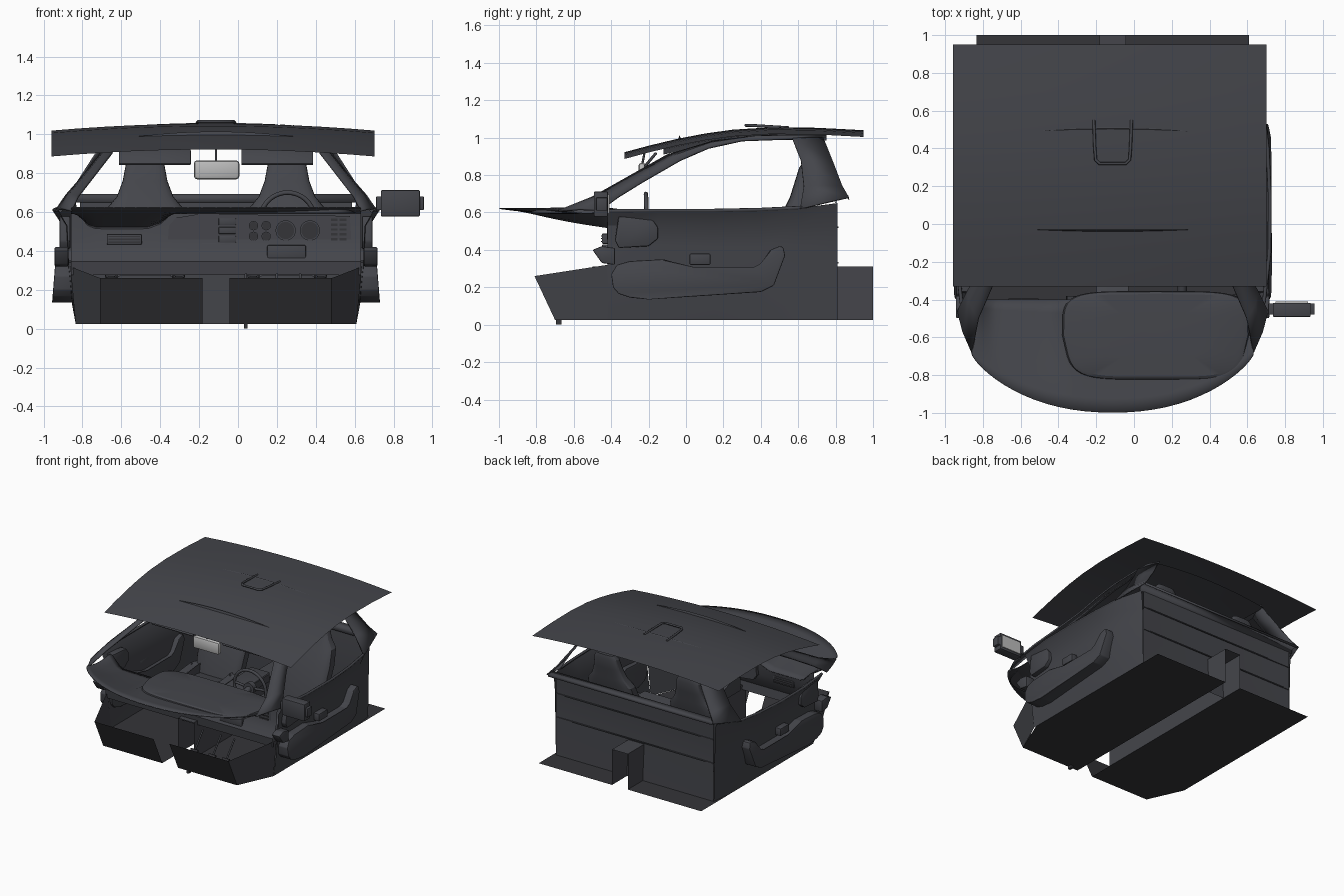
import bpy, bmesh, math
from mathutils import Matrix

if "Cube" in bpy.data.objects:
    bpy.data.objects.remove(bpy.data.objects["Cube"])

C = -0.113  # centre line of the cabin
RC = -0.128  # centre line of the roof panel

def mat(name, col):
    m = bpy.data.materials.new(name)
    m.diffuse_color = (*col, 1)
    m.use_nodes = True
    m.node_tree.nodes["Principled BSDF"].inputs["Base Color"].default_value = m.diffuse_color
    return m
DARK = mat("dark_trim", (0.058, 0.06, 0.07))
BLACK = mat("floor_black", (0.035, 0.035, 0.04))
GLASS = mat("mirror_glass", (0.5, 0.5, 0.5))

def finish(name, bm, m=DARK, thick=0):
    bmesh.ops.recalc_face_normals(bm, faces=bm.faces)
    me = bpy.data.meshes.new(name)
    bm.to_mesh(me); bm.free()
    for p in me.polygons:
        p.use_smooth = True
    me.set_sharp_from_angle(angle=math.radians(25))
    me.materials.append(m)
    ob = bpy.data.objects.new(name, me)
    bpy.context.collection.objects.link(ob)
    if thick:
        s = ob.modifiers.new("thickness", 'SOLIDIFY')
        s.thickness = thick; s.offset = 0
    return ob

def sheet(name, rows, m=DARK, thick=0, closed=False):
    """Skin a surface over rows of points."""
    bm = bmesh.new()
    vs = [[bm.verts.new(p) for p in r] for r in rows]
    n = len(rows[0])
    for a, b in zip(vs, vs[1:]):
        for i in range(n if closed else n - 1):
            j = (i + 1) % n
            bm.faces.new((a[i], a[j], b[j], b[i]))
    if closed:
        bm.faces.new(vs[0]); bm.faces.new(vs[-1])
    return finish(name, bm, m, thick)

def box(name, c, s, m=DARK, bevel=0, rx=0):
    bm = bmesh.new()
    bmesh.ops.create_cube(bm, size=1, matrix=Matrix.Diagonal((*s, 1)))
    if bevel:
        bmesh.ops.bevel(bm, geom=bm.edges[:], offset=bevel, segments=2, affect='EDGES', profile=0.5)
    bm.transform(Matrix.Translation(c) @ Matrix.Rotation(rx, 4, 'X'))
    return finish(name, bm, m)

def prism(name, pts, x0, x1, m=DARK, bevel=0, lean=0):
    """Side profile (y, z) pushed along x."""
    bm = bmesh.new()
    a = [bm.verts.new((x0, y, z)) for y, z in pts]
    b = [bm.verts.new((x1 + lean * (z - 0.15), y, z)) for y, z in pts]
    bm.faces.new(a); bm.faces.new(b)
    for i in range(len(pts)):
        j = (i + 1) % len(pts)
        bm.faces.new((a[i], a[j], b[j], b[i]))
    if bevel:
        bmesh.ops.bevel(bm, geom=bm.edges[:], offset=bevel, segments=2, affect='EDGES', profile=0.5)
    return finish(name, bm, m)

def disc(name, c, r, d, m=DARK):
    bm = bmesh.new()
    bmesh.ops.create_cone(bm, cap_ends=True, segments=24, radius1=r, radius2=r, depth=d,
        matrix=Matrix.Translation(c) @ Matrix.Rotation(math.pi / 2, 4, 'X'))
    return finish(name, bm, m)

def tube(name, pts, r, m=DARK, cyclic=False):
    cu = bpy.data.curves.new(name, 'CURVE')
    cu.dimensions = '3D'; cu.bevel_depth = r; cu.bevel_resolution = 2; cu.use_fill_caps = True
    sp = cu.splines.new('POLY'); sp.points.add(len(pts) - 1); sp.use_cyclic_u = cyclic
    for p, q in zip(sp.points, pts):
        p.co = (*q, 1)
    cu.materials.append(m)
    ob = bpy.data.objects.new(name, cu)
    bpy.context.collection.objects.link(ob)

def interp(t, pts):
    for (a, va), (b, vb) in zip(pts, pts[1:]):
        if t <= b:
            return va + (vb - va) * (t - a) / (b - a)
    return pts[-1][1]

def smooth(t):
    t = min(1, max(0, t))
    return t * t * (3 - 2 * t)

# roof panel, crowned in both directions
ROOF = [(-0.33, .922), (-.2, .957), (-.05, .993), (.1, 1.022), (.25, 1.043), (.45, 1.055), (.7, 1.053), (.95, 1.04)]
def roof_z(u, y):
    return interp(y, ROOF) - 0.036 * (u / .83) ** 2
us = [-.83 + 1.66 * i / 12 for i in range(13)]
sheet("roof_panel", [[(RC + u, y, roof_z(u, y)) for u in us] for y, _ in ROOF])
# headliner under the roof
sheet("headliner", [[(C + u * .61, y, roof_z(u, y) - .03) for u in us] for y in (-.12, .05, .25, .45, .6, .75)])
# roof seams and dome lamp frame
for k, (y0, h) in enumerate(((-.03, .018), (.49, .004))):
    rows = []
    for i in range(13):
        u = -.41 + .82 * i / 12
        f = 1 - (u / .41) ** 2
        y = y0 + (.015 * f if k else -.004 * f)
        z = roof_z(u, y)
        rows.append([(C + u, y - .006 * f, z), (C + u, y, z + h * f), (C + u, y + .006 * f, z)])
    sheet("roof_seam", rows)
tube("dome_lamp_frame", [(C - .1, .55, 1.053), (C - .095, .41, 1.062), (C - .09, .34, 1.066), (C - .07, .32, 1.066),
     (C + .07, .32, 1.066), (C + .09, .34, 1.066), (C + .095, .41, 1.062), (C + .1, .55, 1.053)], .008)

# dash: rounded front edge in plan, dished on the passenger side
def dash_z(u, t):
    w = smooth((-.32 - u - C) / .12) * smooth((.745 - abs(u)) / .12)
    return .622 - .02 * math.sin(math.pi * t) - w * .105 * t ** 1.4 - (1 - w) * .015 * t
ts = [i / 8 for i in range(9)]
dash = []
for i in range(33):
    u = .745 * math.sin(math.pi * (i / 32 - .5))
    a = abs(u) / .745
    yf = -.69 - .308 * max(0, 1 - a ** 2.2) ** .78
    dash.append([(C + u, yf + (-.40 - yf) * t, dash_z(u, t)) for t in ts])
sheet("dash_top", dash, thick=.006)
# dash face, folding down and under
sheet("dash_face", [[(r[-1][0], y, r[-1][2] if z > .5 else z) for y, z in
      ((-.40, .6), (-.41, .46), (-.43, .40), (-.46, .345), (-.45, .275))] for r in dash])
# instrument cowl, a rounded raised hood
cowl = []
for s, dz in ((1, -.012), (.985, .006), (.93, .014), (.5, .018), (.02, .018)):
    ring = []
    for i in range(40):
        a = 2 * math.pi * i / 40
        cx = math.copysign(abs(math.cos(a)) ** .4, math.cos(a)) * s
        cy = math.copysign(abs(math.sin(a)) ** .4, math.sin(a)) * s
        taper = 1 - .1 * max(0, -cy)
        ring.append((.115 + .495 * cx * taper, -.59 + .235 * cy, .608 + dz))
    cowl.append(ring)
sheet("instrument_cowl", cowl, closed=True)
# instrument panel, gauges, radio and vents
PY = -.395
bm = bmesh.new()
vs = [bm.verts.new((x, PY - .015, z)) for x, z in ((-.36, .46), (-.33, .42), (-.2, .405), (.2, .39), (.57, .39),
      (.585, .42), (.575, .58), (-.2, .59), (-.32, .57), (-.355, .53))]
f = bm.faces.new(vs)
ext = bmesh.ops.extrude_face_region(bm, geom=[f])
bmesh.ops.translate(bm, vec=(0, .03, 0), verts=[v for v in ext['geom'] if isinstance(v, bmesh.types.BMVert)])
finish("instrument_panel", bm)
for x, z, r in ((.08, .475, .024), (.145, .475, .024), (.08, .53, .024), (.145, .53, .024), (.245, .505, .052), (.37, .505, .052)):
    disc("gauge", (x, PY, z), r, .05)
    disc("gauge_face", (x, PY, z), r * .85, .054, BLACK)
for z in (.46, .505, .55):
    box("radio_unit", (-.055, PY, z), (.09, .045, .035), bevel=.004)
for x in (.495, .54):
    for i in range(5):
        box("vent_slat", (x, PY, .46 + i * .025), (.035, .045, .012), BLACK)
box("passenger_vent", (-.585, -.425, .46), (.18, .05, .055), bevel=.006)
for i in range(3):
    box("vent_slat", (-.585, -.425, .445 + i * .015), (.16, .06, .006), BLACK)
box("knee_panel", (.25, -.42, .39), (.2, .06, .08), bevel=.008)

# steering wheel with hub, spokes and column
WX, WY, WZ, tilt = .255, -.21, .56, .03
def wheel(a, r):
    h = r * math.sin(a)
    return (WX + r * math.cos(a), WY - h * math.sin(tilt), WZ + h * math.cos(tilt))
tube("steering_wheel_rim", [wheel(2 * math.pi * i / 36, .14) for i in range(36)], .012, cyclic=True)
for a in (.1, math.pi - .1, -math.pi / 2):
    tube("steering_spoke", [wheel(a, .02), wheel(a, .14)], .01)
disc("steering_hub", (WX, WY, WZ), .045, .04)
tube("steering_column", [(WX, WY, WZ), (WX, -.36, .52)], .025)

# interior mirror and stem
box("rear_view_mirror", (C + .003, -.235, .817), (.235, .04, .098), GLASS, bevel=.018)
tube("mirror_stem", [(C, -.235, .85), (C, -.22, .93)], .006)
# driver side door mirror
box("door_mirror_body", (.835, -.455, .645), (.2, .075, .135), bevel=.006)
box("door_mirror_band", (.833, -.45, .645), (.245, .06, .07), bevel=.004)
box("door_mirror_glass", (.835, -.414, .645), (.17, .008, .1), GLASS)

for s in (1, -1):
    X = lambda u: C + s * u
    P = lambda pts: [(X(u), y, z) for u, y, z in pts]
    # floor, kick plate, footwell wall and tunnel side
    bm = bmesh.new()
    bm.faces.new([bm.verts.new(p) for p in P([(.07, -.7, .025), (.595, -.7, .025), (.722, -.4, .025), (.722, 1, .025), (.07, 1, .025)])])
    finish("floor_pan", bm, BLACK)
    sheet("kick_plate", [P([(.07, -.7, .025), (.07, -.81, .26)]), P([(.595, -.7, .025), (.595, -.81, .26)])], BLACK)
    sheet("footwell_wall", [P([(.595, -.7, .025), (.595, -.81, .26)]), P([(.722, -.42, .025), (.75, -.42, .32)])])
    sheet("tunnel_side", [P([(.07, -.5, .025), (.07, -.5, .31), (0, -.5, .31)]), P([(.07, 1, .025), (.07, 1, .31), (0, 1, .31)])])
    # body side, flaring out to the window sill
    secs = [(-.42, (.722, .74, .755, .76, .765, .81), .608), (-.15, (.722, .745, .765, .775, .79, .84), .61),
            (.15, (.722, .745, .765, .775, .79, .842), .61), (.4, (.722, .745, .765, .775, .785, .83), .615),
            (.62, (.722, .735, .745, .75, .76, .805), .626), (.81, (.70, .705, .705, .71, .71, .72), .65)]
    sheet("body_side", [[(X(u), y, z) for u, z in zip(w, (.025, .15, .3, .42, .53, top))] for y, w, top in secs])
    # sill cap and door details
    tube("window_sill", P([(w[5] - .01, y, top) for y, w, top in secs[:5]]), .01)
    prism("door_pocket", [(-.39, .2), (-.36, .165), (-.3, .145), (-.2, .135), (.4, .175), (.47, .21), (.53, .37), (.52, .415), (.5, .42),
          (.45, .4), (.4, .32), (.36, .3), (.05, .3), (-.12, .35), (-.3, .34), (-.37, .32), (-.4, .27)], X(.73), X(.842), bevel=.006, lean=-s * .08)
    prism("door_speaker", [(-.38, .45), (-.36, .41), (-.2, .42), (-.15, .46), (-.15, .52), (-.18, .565), (-.36, .58)], X(.75), X(.805), bevel=.008)
    box("door_switch", (X(.795), .075, .35), (.05, .11, .06), bevel=.006)
    prism("hinge_pod", [(-.5, .4), (-.45, .33), (-.38, .32), (-.38, .41), (-.45, .42)], X(.76), X(.83), bevel=.006)
    # windscreen pillar running into the roof rail
    A = [(.745, -.68, .608), (.71, -.5, .68), (.64, -.34, .77), (.535, -.1, .905), (.51, .15, .98), (.5, .45, 1.01), (.49, .75, 1.005)]
    B = [(.82, -.46, .612), (.77, -.36, .685), (.70, -.23, .765), (.605, -.03, .88), (.575, .12, .945), (.56, .3, .985), (.555, .57, .995)]
    sheet("windscreen_pillar", [P((a, ((a[0] + b[0]) / 2 + .01, (a[1] + b[1]) / 2, (a[2] + b[2]) / 2 + .008), b)) for a, b in zip(A, B)], thick=.012)
    # rear pillar
    A = [(.555, .57, .995), (.63, .615, .88), (.72, .63, .74), (.805, .61, .62)]
    B = [(.49, .73, 1.005), (.585, .785, .87), (.685, .835, .74), (.74, .87, .68)]
    sheet("rear_pillar", [P((a, b)) for a, b in zip(A, B)], thick=.01)
    # sun visor
    box("sun_visor", (X(.315), -.19, .882), (.37, .015, .1), bevel=.006, rx=-.7)
    # seat: backrest with built-in headrest, cushion and side bolsters
    sx = X(.365)
    rings = []
    for z, y, hw, th in ((.14, .42, .17, .05), (.3, .47, .2, .07), (.5, .54, .21, .07), (.62, .585, .195, .06),
                         (.68, .605, .145, .05), (.76, .625, .115, .045), (.84, .645, .1, .04), (.872, .655, .075, .025)):
        ring = []
        for i in range(24):
            a = 2 * math.pi * i / 24
            c, n = math.cos(a), math.sin(a)
            ring.append((sx + hw * math.copysign(abs(c) ** .6, c), y + th * math.copysign(abs(n) ** .6, n), z))
        rings.append(ring)
    sheet("seat_backrest", rings, closed=True)
    prism("seat_cushion", [(-.04, .06), (.44, .04), (.46, .22), (.2, .23), (-.03, .28), (-.07, .24)], sx - .15, sx + .15, bevel=.025)
    for k in (-1, 1):
        prism("seat_bolster", [(-.02, .05), (.46, .04), (.5, .3), (.38, .27), (.0, .27)], sx + k * .14, sx + k * .205, bevel=.02)

# rear bulkhead with slight inward facet, trim lines and parcel ledge
sheet("rear_bulkhead", [[(C + u, .81 - (.02 if u == 0 and .1 < z < .6 else 0), z) for u in (-.70, 0, .70)] for z in (.025, .35, .5, .65)])
for z in (.33, .52):
    box("bulkhead_trim", (C, .812, z), (1.4, .008, .008))
sheet("parcel_ledge", [[(C + s * .73, y, z) for s in (-1, 1)] for y, z in ((.80, .65), (.81, .69), (.865, .69), (.87, .67))], thick=.006)
# centre console, gear lever and pedals
prism("centre_console", [(-.42, .28), (.45, .28), (.45, .36), (.1, .34), (-.2, .35), (-.4, .46), (-.42, .44)], C - .085, C + .085, bevel=.012)
tube("gear_lever", [(C, -.08, .34), (C, -.1, .43)], .01)
disc("gear_knob", (C, -.1, .44), .022, .04)
for x in (.04, .2, .32):
    box("pedal", (x, -.62, .13), (.06, .015, .07), BLACK, rx=-.4)
    tube("pedal_arm", [(x, -.62, .13), (x, -.5, .28)], .007)
box("floor_stud", (.04, -.68, .012), (.02, .03, .024), BLACK)
